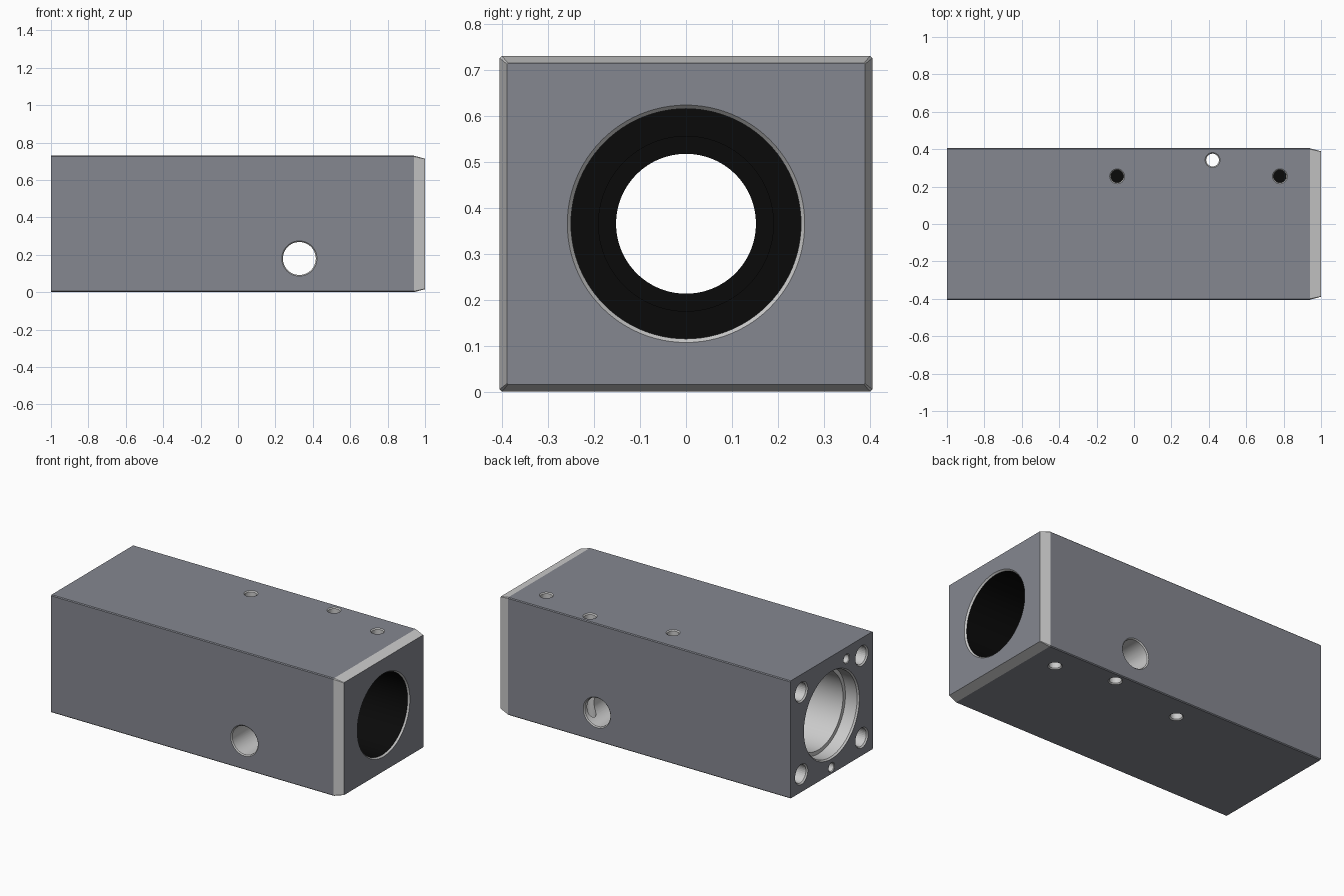
import bpy, bmesh, math
from mathutils import Vector

if "Cube" in bpy.data.objects:
    bpy.data.objects.remove(bpy.data.objects["Cube"])

CZ = 0.365  # height of the bore axis


def link(name, bm):
    bmesh.ops.recalc_face_normals(bm, faces=bm.faces)
    me = bpy.data.meshes.new(name)
    bm.to_mesh(me)
    bm.free()
    ob = bpy.data.objects.new(name, me)
    bpy.context.collection.objects.link(ob)
    return ob


def loft(name, rings):
    """Closed solid through rings with equal point counts."""
    bm = bmesh.new()
    vs = [[bm.verts.new(p) for p in ring] for ring in rings]
    n = len(vs[0])
    for a, b in zip(vs, vs[1:]):
        for i in range(n):
            j = (i + 1) % n
            bm.faces.new((a[i], a[j], b[j], b[i]))
    bm.faces.new(vs[0])
    bm.faces.new(vs[-1])
    return link(name, bm)


def section(x, inset, c):
    """Block cross-section with small corner chamfers."""
    w, h = 0.405 - inset, 0.365 - inset
    pts = [(w, h - c), (w - c, h), (c - w, h), (-w, h - c),
           (-w, c - h), (c - w, -h), (w - c, -h), (w, c - h)]
    return [(x, y, CZ + z) for y, z in pts]


# Block with a chamfered right end
body = loft("housing_block", [section(-1, 0, 0.005), section(0.94, 0, 0.005),
                              section(1, 0.016, 0.002)])


def drill(name, origin, direction, profile, segs=32):
    """Cut a turned profile of (depth, radius) pairs out of the block."""
    q = Vector((0, 0, 1)).rotation_difference(Vector(direction))
    o = Vector(origin)
    rings = [[o + q @ Vector((r * math.cos(2 * math.pi * i / segs),
                              r * math.sin(2 * math.pi * i / segs), d))
              for i in range(segs)] for d, r in profile]
    cutter = loft(name, rings)
    cutter.hide_render = True
    mod = body.modifiers.new(name, 'BOOLEAN')
    mod.operation, mod.solver, mod.object = 'DIFFERENCE', 'EXACT', cutter
    bpy.context.view_layer.objects.active = body
    bpy.ops.object.modifier_apply(modifier=name)
    bpy.data.objects.remove(cutter)


def blind(r, depth, c=0.006):
    return [(-0.02, r + c), (0, r + c), (c, r), (depth, r)]


def through(r, length, c=0.006):
    return [(-0.02, r + c), (0, r + c), (c, r),
            (length - c, r), (length, r + c), (length + 0.02, r + c)]


# Stepped main bore, left to right
drill("main_bore", (-1, 0, CZ), (1, 0, 0), [
    (-0.02, 0.272), (0, 0.272), (0.01, 0.264), (0.09, 0.264), (0.09, 0.24),
    (0.70, 0.24), (0.70, 0.152), (0.96, 0.152), (0.96, 0.19), (1.0, 0.19),
    (1.0, 0.25), (1.99, 0.25), (2.0, 0.258), (2.02, 0.258)], 96)

# Cross hole from front to back
drill("cross_hole", (0.328, -0.405, 0.18), (0, 1, 0), through(0.088, 0.81), 48)

# Vertical through hole and blind holes on top and bottom
drill("vertical_hole", (0.42, 0.342, 0), (0, 0, 1), through(0.034, 0.73))
for x in (-0.09, 0.78):
    drill("top_hole", (x, 0.255, 0.73), (0, 0, -1), blind(0.034, 0.2))
    drill("bottom_hole", (x, 0.255, 0), (0, 0, 1), blind(0.034, 0.2))

# Corner screw holes and pin holes in the left end
for sy in (-1, 1):
    for sz in (-1, 1):
        drill("corner_hole", (-1, sy * 0.296, CZ + sz * 0.255), (1, 0, 0),
              blind(0.055, 0.3, 0.008))
for y, z in ((-0.148, 0.658), (0, 0.04)):
    drill("pin_hole", (-1, y, z), (1, 0, 0), blind(0.026, 0.12, 0.004))

# Finishes: bare machined grey, dark bore and floors, blue-grey outside
dark = bpy.data.materials.new("dark_bore")
dark.diffuse_color = (0.003, 0.003, 0.003, 1)
dark.use_nodes = True
dark.node_tree.nodes["Principled BSDF"].inputs["Base Color"].default_value = dark.diffuse_color
coat = bpy.data.materials.new("outer_coat")
coat.diffuse_color = (0.235, 0.245, 0.28, 1)
coat.use_nodes = True
coat.node_tree.nodes["Principled BSDF"].inputs["Base Color"].default_value = coat.diffuse_color
me = body.data
me.materials.clear()
for m in (None, dark, coat):
    me.materials.append(m)


def on_outside(v):
    return max(abs(v.y) / 0.405, abs(v.z - CZ) / 0.365) > 0.999 and v.x < 0.9405


for p in me.polygons:
    pts = [me.vertices[i].co for i in p.vertices]
    in_bore = all(-0.05 < v.x < 0.995 and math.hypot(v.y, v.z - CZ) < 0.2515
                  for v in pts)
    floor = abs(p.normal.z) > 0.99 and all(abs(abs(v.z - CZ) - 0.165) < 0.002 for v in pts)
    end = all(abs(v.x) > 0.9995 for v in pts)
    if in_bore or floor:
        p.material_index = 1
    elif end or all(on_outside(v) for v in pts):
        p.material_index = 2
    else:
        p.material_index = 0

bpy.ops.object.select_all(action='DESELECT')
body.select_set(True)
bpy.context.view_layer.objects.active = body
bpy.ops.object.shade_smooth_by_angle(angle=math.radians(11))
